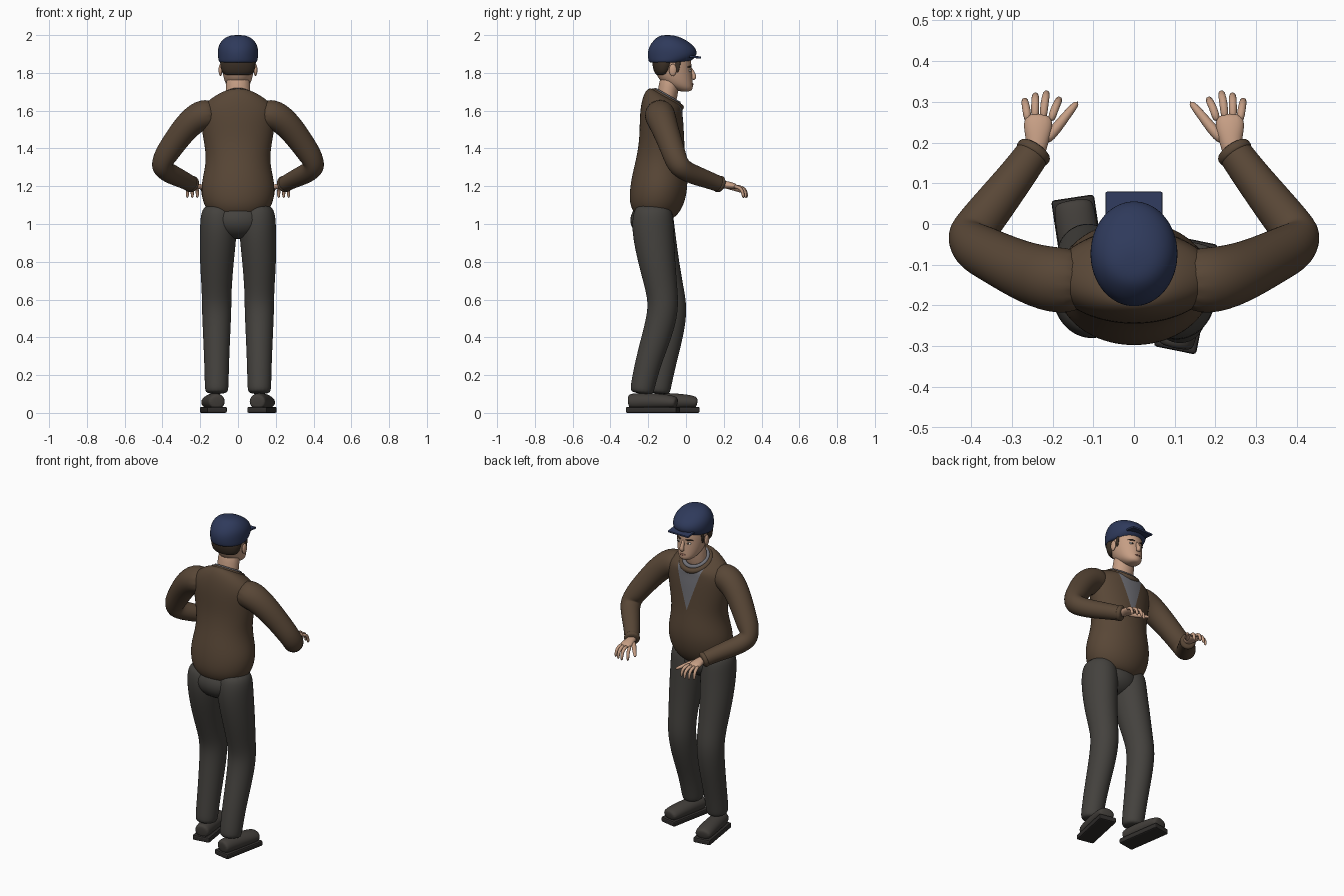
import bpy, bmesh
from math import sin, cos, pi
from mathutils import Vector, Matrix

cube = bpy.data.objects.get("Cube")
if cube:
    bpy.data.objects.remove(cube)


def material(name, r, g, b):
    m = bpy.data.materials.new(name)
    m.use_nodes = True
    m.diffuse_color = (r, g, b, 1)
    bsdf = next(n for n in m.node_tree.nodes if n.type == 'BSDF_PRINCIPLED')
    bsdf.inputs["Base Color"].default_value = (r, g, b, 1)
    bsdf.inputs["Roughness"].default_value = 0.8
    return m


BROWN = material("brown_wool", .098, .062, .037)
TROUSER = material("charcoal_cloth", .058, .054, .048)
NAVY = material("navy_cloth", .028, .042, .105)
SKIN = material("skin", .56, .34, .23)
HAIR = material("dark_hair", .045, .03, .02)
SHIRT = material("grey_shirt", .16, .16, .18)
SHOE = material("shoe_leather", .055, .049, .043)
SOLE = material("sole_rubber", .03, .027, .025)
LIP = material("lips", .36, .17, .12)
WHITE = material("eye_white", .6, .58, .55)


def finish(bm, name, mat, smooth=True, sub=0):
    bmesh.ops.recalc_face_normals(bm, faces=bm.faces)
    me = bpy.data.meshes.new(name)
    bm.to_mesh(me)
    bm.free()
    me.materials.append(mat)
    for p in me.polygons:
        p.use_smooth = smooth
    ob = bpy.data.objects.new(name, me)
    bpy.context.collection.objects.link(ob)
    if sub:
        mod = ob.modifiers.new("smooth", 'SUBSURF')
        mod.levels = mod.render_levels = sub
    return ob


def skin_rings(rings, name, mat, sub):
    # bridge successive rings of points and close both ends
    bm = bmesh.new()
    rows = [[bm.verts.new(p) for p in r] for r in rings]
    n = len(rows[0])
    for a, b in zip(rows, rows[1:]):
        for i in range(n):
            j = (i + 1) % n
            bm.faces.new((a[i], a[j], b[j], b[i]))
    bm.faces.new(rows[0][::-1])
    bm.faces.new(rows[-1])
    return finish(bm, name, mat, True, sub)


def stack(name, mat, levels, segs=20, sub=2):
    # level: height, half width, back y, front y, optional forward tilt
    rings = []
    for z, hw, yb, yf, *tilt in levels:
        k = tilt[0] if tilt else 0
        h = (yf - yb) / 2
        rings.append([(hw * cos(a), (yb + yf) / 2 + h * sin(a), z - k * h * sin(a))
                      for a in (2 * pi * i / segs for i in range(segs))])
    return skin_rings(rings, name, mat, sub)


def limb(name, mat, path, ref=(1, 0, 0), segs=14, sub=2):
    # path point: x, y, z, radius along ref, optional second radius
    pts = [Vector(p[:3]) for p in path]
    rings = []
    for i, p in enumerate(path):
        t = (pts[min(i + 1, len(pts) - 1)] - pts[max(i - 1, 0)]).normalized()
        u = Vector(ref)
        u = (u - t * u.dot(t)).normalized()
        v = t.cross(u)
        rings.append([pts[i] + u * p[3] * cos(a) + v * p[-1] * sin(a)
                      for a in (2 * pi * k / segs for k in range(segs))])
    return skin_rings(rings, name, mat, sub)


def ball(name, mat, loc, size):
    bm = bmesh.new()
    mtx = Matrix.Translation(loc) @ Matrix.Diagonal((*size, 1))
    bmesh.ops.create_uvsphere(bm, u_segments=20, v_segments=12, radius=1, matrix=mtx)
    return finish(bm, name, mat)


def slab(name, mat, mtx, size, bevel):
    bm = bmesh.new()
    bmesh.ops.create_cube(bm, size=1, matrix=mtx @ Matrix.Diagonal((*size, 1)))
    bmesh.ops.bevel(bm, geom=bm.edges[:], offset=bevel, segments=2, affect='EDGES', profile=.5)
    return finish(bm, name, mat, False)


# Sweater body, with a neckline cut into the chest
torso = stack("sweater_body", BROWN, [
    (1.02, .09, -.23, -.08), (1.05, .15, -.275, -.04), (1.11, .19, -.303, -.005),
    (1.2, .2, -.298, .012), (1.28, .18, -.282, .008), (1.36, .17, -.262, -.003),
    (1.45, .186, -.248, -.008), (1.54, .2, -.247, -.012), (1.6, .205, -.243, -.018, .1),
    (1.645, .17, -.23, -.018, .3), (1.675, .11, -.205, -.022, .5), (1.675, .07, -.175, -.03, .6)])
bpy.context.view_layer.objects.active = torso
torso.select_set(True)
bpy.ops.object.modifier_apply(modifier="smooth")
V_LOW, V_SLOPE = 1.38, .33
bm = bmesh.new()
bm.from_mesh(torso.data)
for s in (1, -1):
    faces = [f for f in bm.faces if f.calc_center_median().y > -.12 and f.calc_center_median().z > 1.3]
    geom = set(faces) | {e for f in faces for e in f.edges} | {v for f in faces for v in f.verts}
    bmesh.ops.bisect_plane(bm, geom=list(geom), dist=1e-5,
                           plane_co=(0, 0, V_LOW), plane_no=(s, 0, -V_SLOPE))
for f in bm.faces:
    c = f.calc_center_median()
    f.material_index = int(c.y > -.12 and abs(c.x) < (c.z - V_LOW) * V_SLOPE)
bm.to_mesh(torso.data)
bm.free()
torso.data.materials.append(SHIRT)

# Rolled collar and inner shirt collar
for name, mat, r, thick, up in (("sweater_collar", BROWN, .083, .017, 0),
                                ("shirt_collar", SHIRT, .07, .012, .014)):
    bpy.ops.mesh.primitive_torus_add(major_radius=r, minor_radius=thick, major_segments=36,
                                     minor_segments=10, location=(0, -.1, 1.66 + up),
                                     rotation=(-.52, 0, 0))
    ob = bpy.context.object
    ob.name = name
    ob.data.materials.append(mat)
    bpy.ops.object.shade_smooth()

# Arms and hands, mirrored
for s, side in ((1, "left"), (-1, "right")):
    def mirrored(path):
        return [(s * p[0], *p[1:]) for p in path]

    limb(side + "_sleeve", BROWN, mirrored([
        (.11, -.14, 1.585, .08), (.2, -.14, 1.582, .085), (.275, -.115, 1.515, .074),
        (.345, -.08, 1.42, .066), (.395, -.055, 1.345, .063), (.408, -.035, 1.3, .062),
        (.365, .02, 1.268, .056), (.29, .115, 1.235, .047), (.252, .168, 1.214, .044),
        (.24, .185, 1.208, .042)]), ref=(0, 1, 0))
    limb(side + "_cuff", BROWN, mirrored([
        (.256, .162, 1.217, .044), (.248, .174, 1.212, .047), (.237, .19, 1.206, .045)]), ref=(0, 1, 0))
    limb(side + "_palm", SKIN, mirrored([
        (.243, .165, 1.212, .025, .022), (.237, .205, 1.208, .028, .021),
        (.236, .235, 1.204, .037, .02), (.234, .272, 1.197, .034, .014)]))
    for name, base, tip, end in (("index", .205, .184, .31), ("middle", .224, .215, .325),
                                 ("ring", .243, .242, .32), ("little", .26, .268, .307)):
        mid = (base + tip) / 2
        limb(side + "_" + name + "_finger", SKIN, mirrored([
            (base, .25, 1.2, .011), (mid, end - .025, 1.195, .011),
            (tip, end - .006, 1.175, .01), (tip, end - .003, 1.135, .008)]), segs=8, sub=1)
    limb(side + "_thumb", SKIN, mirrored([
        (.222, .2, 1.205, .016), (.19, .235, 1.195, .015), (.165, .268, 1.183, .012),
        (.136, .302, 1.17, .009)]), ref=(0, 0, 1), segs=8, sub=1)

# Trouser legs and shoes: the stance is uneven, so each leg has its own depths
heights = (1.105, 1.065, .97, .8, .65, .55, .42, .27, .13, .1)
widths = (.065, .097, .101, .092, .08, .08, .074, .067, .064, .06)
depths = (.08, .108, .115, .1, .085, .083, .08, .07, .065, .062)
stances = (("left", 1, (-.175, -.175, -.177, -.155, -.128, -.118, -.15, -.2, -.232, -.235), (.1, -.31), -.2),
           ("right", -1, (-.175, -.175, -.172, -.135, -.095, -.073, -.09, -.12, -.145, -.147), (-.11, -.207), .15))
for side, s, ys, heel, turn in stances:
    limb(side + "_trouser_leg", TROUSER, [
        (s * (.103 if z > .9 else .113), y, z, w, d)
        for z, y, w, d in zip(heights, ys, widths, depths)], segs=16)
    place = Matrix.Translation((*heel, 0)) @ Matrix.Rotation(turn, 4, 'Z')
    slab(side + "_shoe_sole", SOLE, place @ Matrix.Translation((0, .1375, .016)), (.106, .275, .032), .008)
    upper = limb(side + "_shoe_upper", SHOE, [
        (0, .006, .058, .04, .034), (0, .02, .06, .046, .044), (0, .09, .062, .05, .046),
        (0, .19, .06, .053, .042), (0, .25, .056, .051, .036), (0, .268, .052, .044, .028)])
    upper.matrix_world = place
ball("trouser_seat", TROUSER, (0, -.18, 1.02), (.15, .115, .1))

# Neck and head
limb("neck", SKIN, [(0, -.115, 1.6, .07, .056), (0, -.095, 1.7, .066, .054), (0, -.08, 1.8, .066, .058)])
stack("head", SKIN, [
    (1.7, .025, -.03, .022), (1.715, .048, -.07, .038), (1.74, .066, -.12, .037),
    (1.78, .079, -.155, .034), (1.82, .086, -.165, .03), (1.87, .088, -.17, .03),
    (1.92, .085, -.16, .01), (1.95, .05, -.12, -.04)])
stack("hair", HAIR, [(1.785, .06, -.155, -.09), (1.8, .085, -.168, -.075),
                     (1.84, .097, -.18, -.052), (1.89, .097, -.18, -.03)])
limb("nose", SKIN, [(0, .022, 1.83, .008, .008), (0, .035, 1.8, .01, .012),
                    (0, .044, 1.778, .016, .016), (0, .036, 1.763, .013, .01)], segs=10)
limb("mouth", LIP, [(-.026, .024, 1.738, .003), (-.01, .036, 1.741, .006),
                    (.01, .036, 1.741, .006), (.026, .024, 1.738, .003)], ref=(0, 0, 1), segs=8, sub=1)

for s, side in ((1, "left"), (-1, "right")):
    ball(side + "_eye", WHITE, (s * .034, .019, 1.812), (.014, .008, .007))
    ball(side + "_iris", HAIR, (s * .034, .024, 1.812), (.006, .005, .006))
    limb(side + "_eyebrow", HAIR, [(s * .014, .029, 1.83, .004), (s * .036, .024, 1.836, .005),
                                  (s * .058, .007, 1.83, .003)], ref=(0, 0, 1), segs=8, sub=1)
    ball(side + "_ear", SKIN, (s * .093, -.07, 1.815), (.01, .02, .032))
    limb(side + "_sideburn", HAIR, [(s * .084, -.04, 1.87, .006, .016), (s * .085, -.045, 1.83, .006, .014),
                                   (s * .083, -.047, 1.8, .004, .008)], segs=8, sub=1)

# Flat cap with a short square peak
stack("cap_crown", NAVY, [
    (1.852, .09, -.188, -.01), (1.858, .103, -.199, .02), (1.885, .108, -.204, .056),
    (1.915, .109, -.204, .06), (1.945, .104, -.194, .042), (1.975, .085, -.17, .0),
    (1.995, .055, -.145, -.045), (2.0, .02, -.115, -.08)])
slab("cap_peak", NAVY, Matrix.Translation((0, .042, 1.885)) @ Matrix.Rotation(-.12, 4, 'X'),
     (.14, .075, .012), .004)
